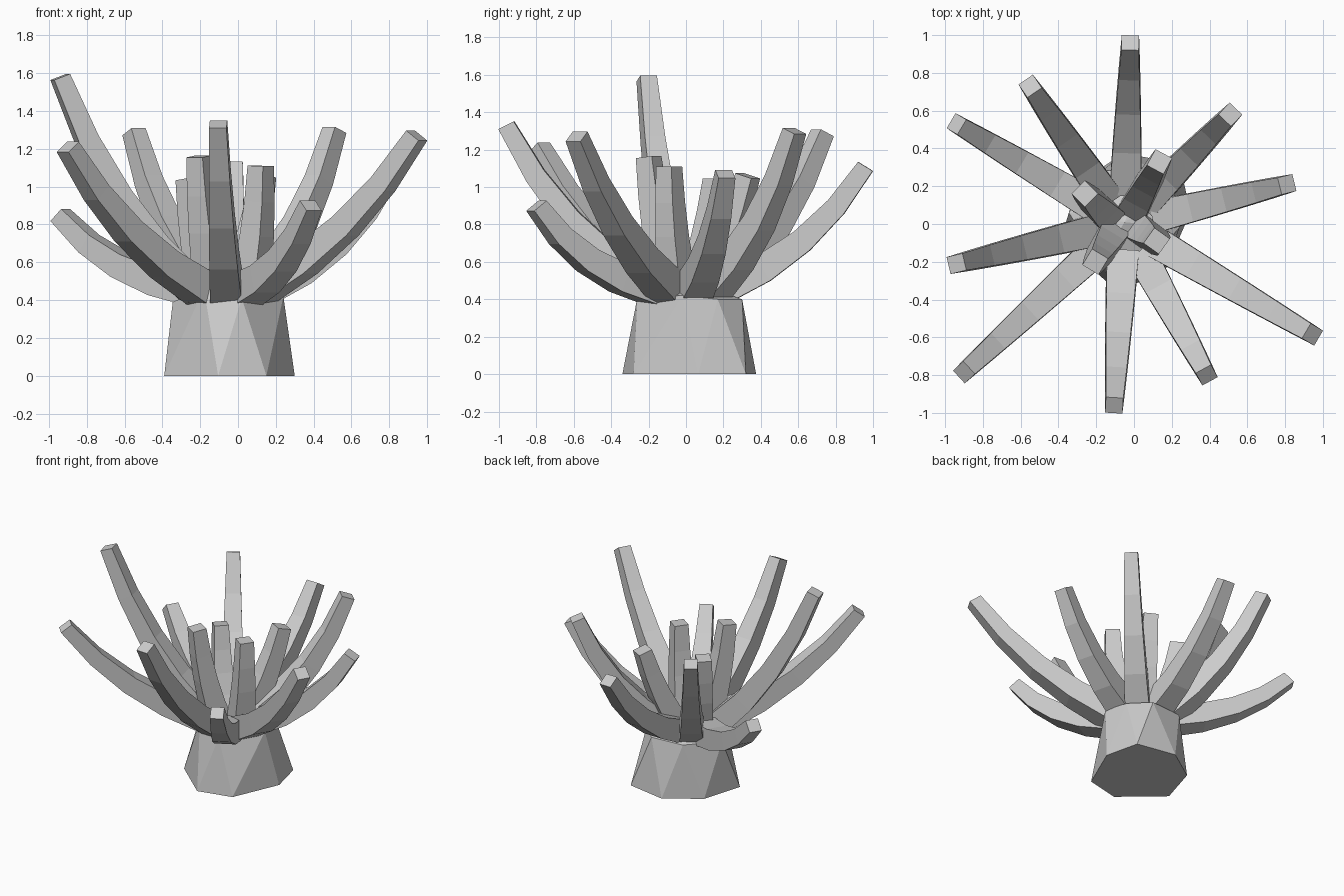
import bpy, bmesh, math
from mathutils import Vector

if "Cube" in bpy.data.objects:
    bpy.data.objects.remove(bpy.data.objects["Cube"])

grey = bpy.data.materials.new("plain grey")
grey.diffuse_color = (0.6, 0.6, 0.6, 1)
grey.use_nodes = True
grey.node_tree.nodes["Principled BSDF"].inputs["Base Color"].default_value = grey.diffuse_color


def make_object(name, bm):
    bmesh.ops.recalc_face_normals(bm, faces=bm.faces[:])
    mesh = bpy.data.meshes.new(name)
    bm.to_mesh(mesh)
    bm.free()
    mesh.materials.append(grey)
    ob = bpy.data.objects.new(name, mesh)
    bpy.context.collection.objects.link(ob)


def tentacle(name, root, tip, w0, w1, sag, steps=4):
    """Square, tapering arm swept along an upward-bending curve."""
    a, c = Vector(root), Vector(tip)
    out = Vector((c.x - a.x, c.y - a.y, 0)).normalized()
    side = Vector((-out.y, out.x, 0))
    b = (a + c) / 2 + 2 * sag * (out * 0.6 - Vector((0, 0, 0.8)))
    bm = bmesh.new()
    rings = []
    for i in range(steps + 1):
        t = i / steps
        p = a * (1 - t) ** 2 + b * 2 * t * (1 - t) + c * t * t
        tan = ((b - a) * (1 - t) + (c - b) * t).normalized()
        up = tan.cross(side)
        h = (w0 + (w1 - w0) * t) / 2
        rings.append([bm.verts.new(p + side * h * s + up * h * u)
                      for s, u in ((-1, -1), (1, -1), (1, 1), (-1, 1))])
    for r, q in zip(rings, rings[1:]):
        for k in range(4):
            n = (k + 1) % 4
            bm.faces.new((r[k], r[n], q[n], q[k]))
    bm.faces.new(rings[0])
    bm.faces.new(rings[-1])
    make_object(name, bm)


# Seven-sided stump, its top ring turned half a step so the sides are triangles
bottom = [(.30, .065), (.24, .32), (-.057, .375), (-.30, .21),
          (-.39, -.09), (-.105, -.34), (.15, -.28)]
top = [(.21, .17, .40), (.08, .30, .40), (-.17, .28, .40), (-.345, .06, .39),
       (-.18, -.2, .46), (.02, -.26, .41), (.24, -.02, .42)]
bm = bmesh.new()
lo = [bm.verts.new((x, y, 0)) for x, y in bottom]
hi = [bm.verts.new(p) for p in top]
mid = bm.verts.new((-.05, .01, .5))
for i in range(7):
    j = (i + 1) % 7
    bm.faces.new((lo[i], lo[j], hi[i]))
    bm.faces.new((lo[j], hi[j], hi[i]))
    bm.faces.new((hi[i], hi[j], mid))
bm.faces.new(lo)
make_object("stump", bm)

# Ring of ten long outer tentacles
outer = [(-.02, .96, 1.11), (.51, .58, 1.30), (.81, .21, 1.07), (.945, -.585, 1.27),
         (.385, -.80, .90), (-.105, -.96, 1.33), (-.90, -.785, 1.21),
         (-.94, -.21, 1.58), (-.94, .53, .85), (-.55, .73, 1.29)]
for n, tip in enumerate(outer):
    d = Vector((tip[0] + .05, tip[1], 0)).normalized() * .18
    tentacle(f"outer_tentacle_{n + 1}", (d.x - .05, d.y, .45), tip, .17, .092, .085)

# Four short upright inner tentacles
inner = [((0, .08), (.135, .33, 1.06)), ((-.14, .04), (-.26, .16, 1.04)),
         ((.05, -.04), (.12, -.09, 1.11)), ((-.12, -.06), (-.205, -.2, 1.16))]
for n, (r, tip) in enumerate(inner):
    tentacle(f"inner_tentacle_{n + 1}", (r[0], r[1], .42), tip, .16, .1, .03)
